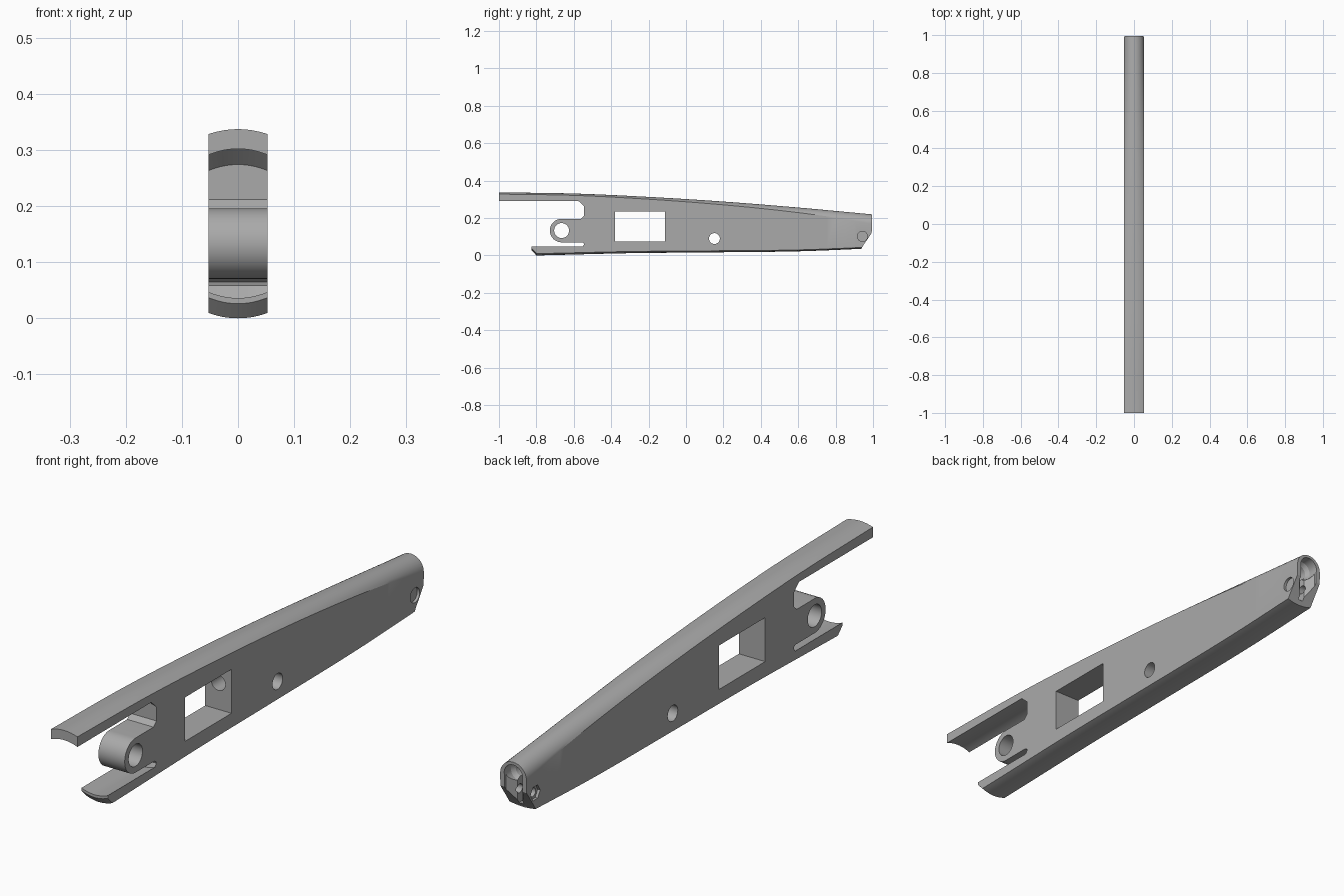
import bpy, bmesh, math

if "Cube" in bpy.data.objects:
    bpy.data.objects.remove(bpy.data.objects["Cube"])

W = 0.053  # half width

grey = bpy.data.materials.new("neutral grey")
grey.diffuse_color = (0.4, 0.4, 0.4, 1)
grey.use_nodes = True
grey.node_tree.nodes["Principled BSDF"].inputs["Base Color"].default_value = grey.diffuse_color


def loft(name, sections):
    """Skin a list of closed point loops, capping both ends."""
    bm = bmesh.new()
    rings = [[bm.verts.new(p) for p in s] for s in sections]
    n = len(rings[0])
    for a, b in zip(rings, rings[1:]):
        for i in range(n):
            j = (i + 1) % n
            bm.faces.new((a[i], a[j], b[j], b[i]))
    bm.faces.new(rings[0])
    bm.faces.new(rings[-1])
    bmesh.ops.recalc_face_normals(bm, faces=bm.faces)
    me = bpy.data.meshes.new(name)
    bm.to_mesh(me)
    bm.free()
    me.materials.append(grey)
    ob = bpy.data.objects.new(name, me)
    bpy.context.collection.objects.link(ob)
    return ob


def circle(cy, cz, r, n=32):
    return [(cy + r * math.cos(2 * math.pi * i / n),
             cz + r * math.sin(2 * math.pi * i / n)) for i in range(n)]


def side_prism(name, pts, x0=-0.1, x1=0.1):
    return loft(name, [[(x, y, z) for y, z in pts] for x in (x0, x1)])


def lerp(table, y):
    """Smooth interpolation through a short table of (y, value)."""
    n = len(table)
    for i in range(n - 1):
        (a, va), (b, vb) = table[i], table[i + 1]
        if y <= b:
            m = []
            for k in (i, i + 1):
                p, q = table[max(k - 1, 0)], table[min(k + 1, n - 1)]
                m.append((q[1] - p[1]) / (q[0] - p[0]))
            t, h = (y - a) / (b - a), b - a
            return ((2*t**3 - 3*t*t + 1) * va + (t**3 - 2*t*t + t) * h * m[0]
                    + (3*t*t - 2*t**3) * vb + (t**3 - t*t) * h * m[1])
    return table[-1][1]


def arc(h, n=16):
    """Circular crown of rise h over the full width: (x, drop)."""
    r = (W * W + h * h) / (2 * h)
    a = math.asin(min(1, W / r))
    return [(r * math.sin(a * (2 * i / n - 1)),
             r * (1 - math.cos(a * (2 * i / n - 1)))) for i in range(n + 1)]


# Tapered body with crowned top and belly
TOP = [(-1, .337), (-.6, .331), (-.2, .313), (.2, .288), (.6, .256), (1, .219)]
CROWN = [(-1, .009), (-.4, .011), (.1, .016), (.5, .024), (.8, .036), (1, .052)]
BELLY = [(-1, -.002), (-.8, 0), (-.3, .012), (.1, .016), (.6, .022), (1, .038)]
sections = []
for i in range(41):
    y = -1 + i * 0.05
    top = [(x, y, lerp(TOP, y) - d) for x, d in arc(lerp(CROWN, y))]
    low = [(x, y, lerp(BELLY, y) + d) for x, d in arc(.010 - .003 * (y + 1) / 2)]
    sections.append(low + top[::-1])
body = loft("beam_body", sections)

cutters = []

# Front mouth: leaves the two curved prongs and the round lug
mouth = []
for i in range(15):
    x = W * 1.1 * (i / 7 - 1)
    d = 0.011 * (x / W) ** 2
    lug = [(-.665 - .063 * math.sin(t), .133 + .063 * math.cos(t))
           for t in [math.pi * k / 20 for k in range(21)]]
    pts = [(-1.1, .302 - d), (-.575, .302 - d), (-.545, .274 - d),
           (-.545, .212), (-.562, .196)] + lug + [
           (-.556, .070), (-.547, .065), (-.545, .058), (-.553, .036 + d),
           (-.825, .036 + d), (-.825, .026 + d), (-.797, -.003 + d),
           (-.797, -.05), (-1.1, -.05)]
    mouth.append([(x, y, z) for y, z in pts])
cutters.append(loft("mouth_cutter", mouth))

# Cross holes and rectangular window
cutters.append(side_prism("lug_hole_cutter", circle(-.665, .133, .040)))
cutters.append(side_prism("window_cutter", [(-.38, .075), (-.113, .075),
                                            (-.113, .235), (-.38, .235)]))
cutters.append(side_prism("pivot_hole_cutter", circle(.152, .09, .029)))

# Sloping heel at the back end
cutters.append(side_prism("heel_cutter", [(.938, -.1), (.938, .038), (.952, .06),
                                          (.993, .12), (.997, .4), (1.1, .4),
                                          (1.1, -.1)]))


# Long bore from the window to the back, with a flared mouth
def bore_ring(y, r):
    return [(a, y, b) for a, b in circle(0, .172, r)]


cutters.append(loft("bore_cutter", [bore_ring(-.25, .028), bore_ring(.94, .028),
                                    bore_ring(.955, .037), bore_ring(1.1, .037)]))

# Clamp slot below the bore, flaring outward
plan = [(.036, 1.1), (.036, .985), (.010, .955), (.010, .86),
        (-.010, .86), (-.010, .955), (-.036, .985), (-.036, 1.1)]
cutters.append(loft("slot_cutter", [[(x, y, z) for x, y in plan]
                                    for z in (.052, .165)]))

# Clamp screw hole, round seat on the right and hexagonal seat on the left
cutters.append(side_prism("screw_hole_cutter", circle(.943, .102, .016)))
cutters.append(side_prism("round_seat_cutter", circle(.943, .102, .027), .043, .1))
cutters.append(side_prism("hex_seat_cutter", circle(.943, .102, .028, 6), -.1, -.043))

for c in cutters:
    c.hide_render = True
    c.hide_set(True)
    mod = body.modifiers.new(c.name, 'BOOLEAN')
    mod.operation = 'DIFFERENCE'
    mod.solver = 'EXACT'
    mod.object = c

# Apply the cuts, then drop the helpers
bpy.context.view_layer.objects.active = body
body.select_set(True)
for mod in list(body.modifiers):
    bpy.ops.object.modifier_apply(modifier=mod.name)
for c in cutters:
    bpy.data.objects.remove(c)
bpy.ops.object.shade_smooth_by_angle(angle=math.radians(25))
